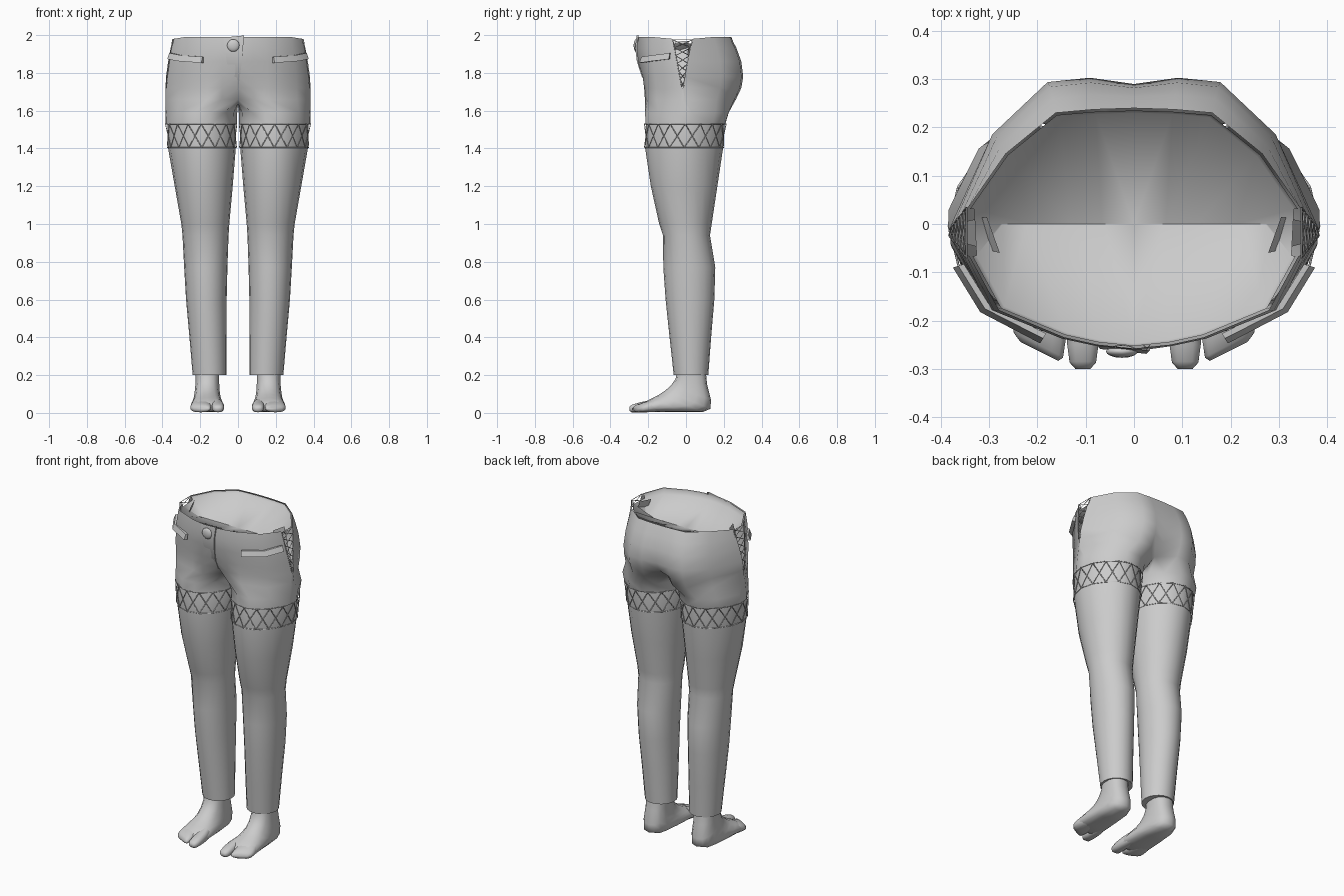
import bpy, bmesh, math
from mathutils import Vector

if "Cube" in bpy.data.objects:
    bpy.data.objects.remove(bpy.data.objects["Cube"])

grey = bpy.data.materials.new("plain_grey")
grey.diffuse_color = (0.6, 0.6, 0.6, 1)
grey.use_nodes = True
grey.node_tree.nodes["Principled BSDF"].inputs["Base Color"].default_value = grey.diffuse_color


def finish(name, bm, mirror=True, angle=50):
    bmesh.ops.remove_doubles(bm, verts=bm.verts, dist=0.0005)
    bmesh.ops.recalc_face_normals(bm, faces=bm.faces)
    me = bpy.data.meshes.new(name)
    bm.to_mesh(me)
    bm.free()
    me.materials.append(grey)
    me.shade_smooth()
    me.set_sharp_from_angle(angle=math.radians(angle))
    ob = bpy.data.objects.new(name, me)
    bpy.context.collection.objects.link(ob)
    if mirror:
        m = ob.modifiers.new("mirror", 'MIRROR')
        m.use_clip = True
        m.merge_threshold = 0.001
    return ob


def strip(bm, a, b, closed=False, skip=()):
    """Quads between two rows of vertices."""
    n = len(a)
    for i in range(n if closed else n - 1):
        if i not in skip:
            j = (i + 1) % n
            bm.faces.new((a[i], a[j], b[j], b[i]))


def loft(bm, rings, cap_start=False, cap_end=False):
    rows = [[bm.verts.new(p) for p in r] for r in rings]
    for a, b in zip(rows, rows[1:]):
        strip(bm, a, b, True)
    if cap_start:
        bm.faces.new(rows[0])
    if cap_end:
        bm.faces.new(rows[-1])
    return rows


def oval(z, x0, x1, y0, y1, angles):
    """Ring round a leg; the thigh is slightly pinched on its outer diagonals."""
    out = []
    for a in map(math.radians, angles):
        c, s = math.cos(a), math.sin(a)
        r = 1 - (.06 * math.sin(2 * a) ** 2 if z > 1.3 and c > 0 else 0)
        out.append(Vector(((x0 + x1) / 2 + r * c * (x1 - x0) / 2,
                           (y0 + y1) / 2 + r * s * (y1 - y0) / 2, z)))
    return out


def wires(name, lines, radius):
    """Thin cords, one spline per line, repeated on both sides."""
    cu = bpy.data.curves.new(name, 'CURVE')
    cu.dimensions = '3D'
    cu.bevel_depth = radius
    cu.bevel_resolution = 0
    for s in (1, -1):
        for pts in lines:
            sp = cu.splines.new('POLY')
            sp.points.add(len(pts) - 1)
            for p, q in zip(sp.points, pts):
                p.co = (s * q[0], q[1], q[2], 1)
    cu.materials.append(grey)
    bpy.context.collection.objects.link(bpy.data.objects.new(name, cu))


# Shorts: half outline from front centre round the hip to back centre
FRONT = [(0.22, 0.98), (0.42, 0.92), (0.81, 0.70)]
BACK = [(0.77, 0.62), (0.47, 0.98), (0.24, 1.01)]
# z, hip half width, front y, back y, centre front y, centre back y, slit half width
LEVELS = [(1.99, .345, -.255, .235, -.258, .240, .050),
          (1.93, .357, -.258, .265, -.264, .264, .040),
          (1.86, .370, -.250, .290, -.255, .282, .026),
          (1.78, .381, -.234, .300, -.228, .290, .012),
          (1.72, .384, -.226, .290, -.195, .255, .002),
          (1.66, .385, -.222, .262, -.130, .180, .012)]


def half_outline(z, hw, yf, yb, cf, cb, slit):
    side = z - 0.01 if z > 1.95 else z
    return ([Vector((0, cf, z))] + [Vector((hw * u, yf * v, z)) for u, v in FRONT]
            + [Vector((hw * .985, -.018 - slit, side)), Vector((hw, -.018 + slit, side))]
            + [Vector((hw * u, yb * v, z)) for u, v in BACK] + [Vector((0, cb, z))])


bm = bmesh.new()
rows = [[bm.verts.new(p) for p in half_outline(*lv)] for lv in LEVELS]
for k, (a, b) in enumerate(zip(rows, rows[1:])):
    strip(bm, a, b, skip=(4,) if k < 4 else ())
crotch = [bm.verts.new(p) for p in ((0, .10, 1.64), (0, .02, 1.63), (0, -.06, 1.64))]
ANG = [-130, -105, -80, -45, -12, 6, 45, 78, 103, 130, 155, 180, 205]
hem_rows = [[bm.verts.new(p) for p in oval(*r, ANG)] for r in
            ((1.59, .004, .386, -.221, .232), (1.53, .006, .384, -.22, .214))]
strip(bm, rows[-1] + crotch, hem_rows[0], True)
strip(bm, hem_rows[0], hem_rows[1], True)
finish("shorts", bm, angle=60)

# Lining: a shallow dish closing the waist
bm = bmesh.new()
outline = half_outline(*LEVELS[0])
top = [bm.verts.new((p.x * .985, p.y * .98, p.z - .004)) for p in outline]
mid = [bm.verts.new((p.x * .96, p.y * .96, 1.972 if p.y > .04 else 1.955)) for p in outline]
low = [bm.verts.new((p.x * .8, 0, 1.885)) for p in outline]
strip(bm, top, mid, skip=(4,))
strip(bm, mid, low)
bmesh.ops.dissolve_degenerate(bm, dist=0.0005, edges=bm.edges)
finish("waist_lining", bm, angle=75)

# Fly flap overlapping at the front
bm = bmesh.new()
edge = [(1.998, -.262, .033, -.076), (1.93, -.269, .026, -.07), (1.86, -.260, .02, -.06),
        (1.78, -.234, .01, -.04), (1.71, -.192, 0, -.02)]
right = [bm.verts.new((w, y, z)) for z, y, w, u in edge]
left = [bm.verts.new((u, y + .01, min(z, 1.987))) for z, y, w, u in edge]
inner = [bm.verts.new((v.co.x, v.co.y + .012, v.co.z)) for v in right]
strip(bm, right, left)
strip(bm, right, inner)
finish("fly_flap", bm, mirror=False)

# Button
bm = bmesh.new()
bmesh.ops.create_uvsphere(bm, u_segments=16, v_segments=8, radius=.033)
for v in bm.verts:
    v.co = (v.co.x - .025, v.co.y * .4 - .264, v.co.z + 1.945)
finish("button", bm, mirror=False)

# Pocket welts: wedges standing out at the lower edge
bm = bmesh.new()
path = [(.185, -.232, 1.853), (.304, -.172, 1.862), (.358, -.085, 1.873)]
welt = []
for x, y, z in path:
    d = Vector((x, y * 1.3, 0)).normalized()
    p = Vector((x, y, z))
    up = Vector((0, 0, .032))
    welt.append([p - d * .004, p + d * .018, p + d * .006 + up, p - d * .006 + up])
loft(bm, welt, True, True)
finish("pocket_welt", bm, angle=30)

# Tongue behind the side slit
bm = bmesh.new()
bm.faces.new([bm.verts.new(p) for p in ((.278, -.06, 1.965), (.305, .015, 1.97),
                                        (.374, .0, 1.72), (.37, -.035, 1.72))])
finish("slit_tongue", bm)


# Side lacing across the slit
def slit_edge(t, s):
    return (.347 + .036 * t, -.018 + s * (.052 - .046 * t), 1.975 - .25 * t)


laces = [[slit_edge(k / 6, s), slit_edge((k + 1) / 6, -s)] for k in range(6) for s in (1, -1)]
laces += [[slit_edge(t / 4, s) for t in range(5)] for s in (1, -1)]
laces.append([slit_edge(0, 1), slit_edge(0, -1)])
wires("side_lacing", laces, .002)

# Stockinged legs
bm = bmesh.new()
N = 20
around = [360 * i / N for i in range(N)]
LEG = [(1.60, .03, .365, -.20, .20), (1.53, .012, .374, -.212, .204),
       (1.40, .012, .370, -.216, .196), (1.20, .028, .335, -.186, .166),
       (1.00, .046, .300, -.142, .136), (.94, .050, .294, -.122, .127),
       (.77, .056, .285, -.120, .155), (.60, .060, .275, -.108, .150),
       (.40, .060, .257, -.087, .133), (.20, .060, .240, -.065, .118),
       (.202, .075, .225, -.05, .103)]
loft(bm, [oval(*r, around) for r in LEG], cap_end=True)
finish("leg", bm)

# Lattice band below each hem
M = 16
step = [360 * i / M for i in range(M + 1)]
upper = oval(1.53, .006, .384, -.22, .213, step)
lower = oval(1.405, .008, .375, -.220, .200, step)
lattice = [upper, lower]
for i in range(M):
    lattice += [[upper[i], lower[i + 1]], [lower[i], upper[i + 1]]]
wires("thigh_lattice", lattice, .0022)


# Feet: each section runs from a top point to a bottom point (y, z)
def section(ty, tz, by, bz, cx, hw, skew=0, n=14):
    out = []
    for i in range(n):
        a = 2 * math.pi * i / n
        c, s = [math.copysign(abs(f(a)) ** .8, f(a)) for f in (math.cos, math.sin)]
        out.append(Vector((cx + hw * s, (ty + by) / 2 + (ty - by) / 2 * c + skew * hw * s,
                           (tz + bz) / 2 + (tz - bz) / 2 * c)))
    return out


bm = bmesh.new()
FOOT = [(-.048, .215, .105, .215, .162, .064), (-.055, .18, .112, .15, .162, .063),
        (-.080, .145, .132, .07, .163, .067), (-.110, .118, .130, .022, .163, .072),
        (-.140, .098, .090, .005, .163, .078), (-.175, .080, -.02, .004, .163, .085),
        (-.205, .064, -.13, .004, .163, .088), (-.228, .046, -.20, .006, .163, .084),
        (-.238, .030, -.225, .012, .163, .070)]
loft(bm, [section(*s) for s in FOOT], True, True)
finish("foot", bm, angle=70)

# Split toes: big toe and the joined outer toes
TOES = {"big_toe": [(-.16, .075, -.14, .010, .112, .028), (-.20, .066, -.19, .004, .107, .032),
                    (-.25, .054, -.25, .003, .106, .033), (-.285, .044, -.288, .003, .106, .028),
                    (-.30, .032, -.30, .012, .106, .016)],
        "outer_toes": [(-.15, .075, -.14, .010, .190, .048, .1),
                       (-.19, .067, -.17, .004, .194, .055, .2),
                       (-.225, .054, -.225, .003, .197, .056, .35),
                       (-.25, .044, -.252, .003, .198, .052, .5),
                       (-.264, .030, -.264, .012, .196, .040, .5)]}
for name, secs in TOES.items():
    bm = bmesh.new()
    loft(bm, [section(*s) for s in secs], True, True)
    finish(name, bm, angle=70)
